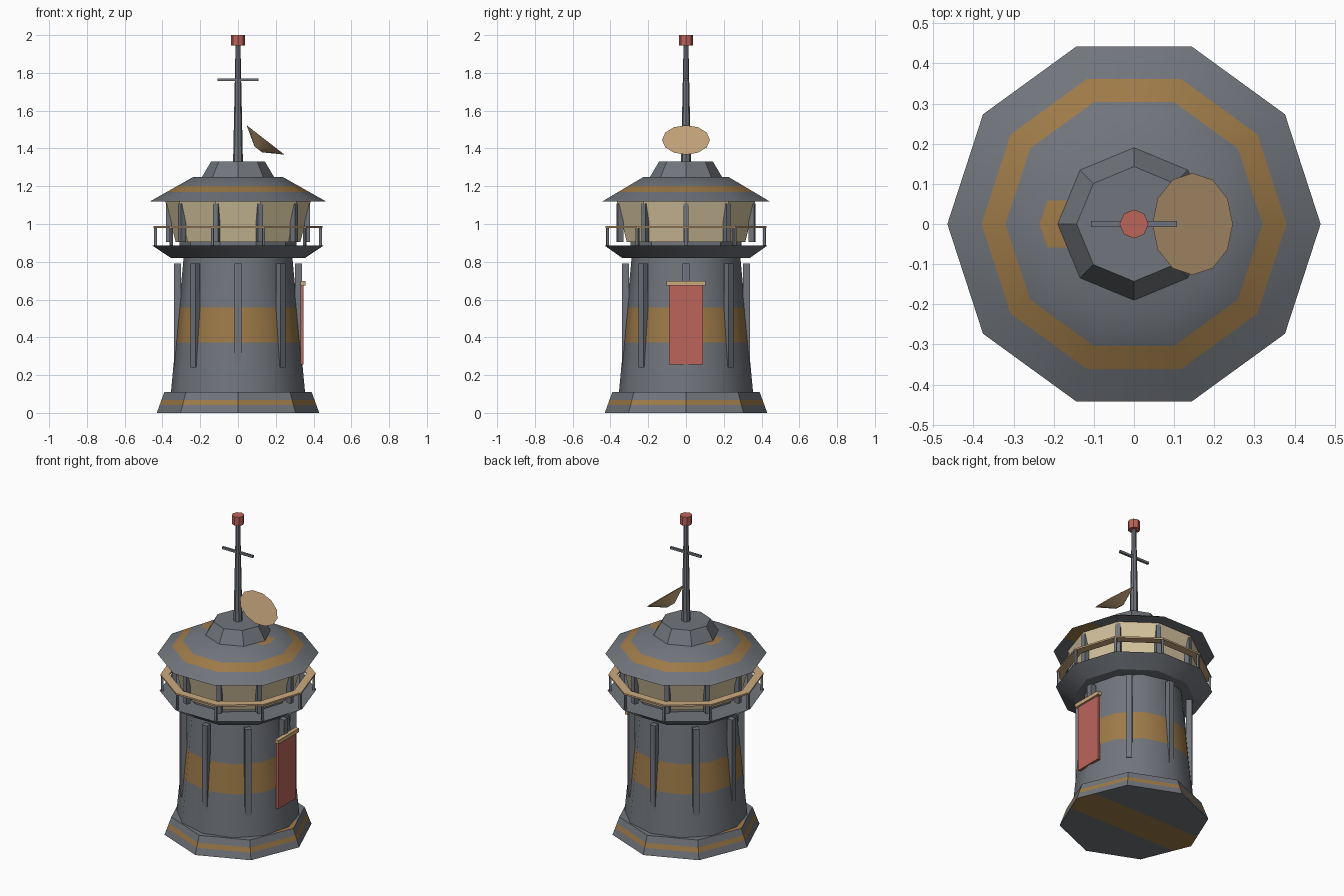
import bpy, bmesh
from math import cos, sin, pi, radians, atan2
from mathutils import Matrix, Vector

cube = bpy.data.objects.get("Cube")
if cube:
    bpy.data.objects.remove(cube, do_unlink=True)


def material(name, r, g, b):
    m = bpy.data.materials.new(name)
    m.use_nodes = True
    m.diffuse_color = (r, g, b, 1)
    bsdf = next(n for n in m.node_tree.nodes if n.type == 'BSDF_PRINCIPLED')
    bsdf.inputs["Base Color"].default_value = (r, g, b, 1)
    return m


GREY = material("slate grey", .165, .178, .2)
OCHRE = material("ochre stripe", .34, .195, .065)
RED = material("faded red", .5, .13, .105)
TAN = material("warm tan", .6, .4, .21)
GLASS = material("pale glass", .66, .55, .34)


def finish(name, bm, mats):
    bmesh.ops.recalc_face_normals(bm, faces=bm.faces)
    mesh = bpy.data.meshes.new(name)
    bm.to_mesh(mesh)
    bm.free()
    for m in mats:
        mesh.materials.append(m)
    obj = bpy.data.objects.new(name, mesh)
    bpy.context.collection.objects.link(obj)
    bpy.ops.object.select_all(action='DESELECT')
    obj.select_set(True)
    bpy.context.view_layer.objects.active = obj
    bpy.ops.object.shade_smooth_by_angle(angle=radians(32))
    return obj


def frustum(name, sides, r1, r2, z1, z2, mat, striped=False):
    """Tapered prism with a corner on +x; optional stripe round the sides and across the caps."""
    bm = bmesh.new()
    levels = (0, .37, .63, 1) if striped else (0, 1)
    rings = []
    for t in levels:
        r, z = r1 + (r2 - r1) * t, z1 + (z2 - z1) * t
        rings.append([bm.verts.new((r * cos(2 * pi * i / sides), r * sin(2 * pi * i / sides), z))
                      for i in range(sides)])
    for k in range(len(rings) - 1):
        a, b = rings[k], rings[k + 1]
        for i in range(sides):
            j = (i + 1) % sides
            face = bm.faces.new((a[i], a[j], b[j], b[i]))
            face.material_index = int(striped and k == 1)
    for ring, r, z in ((rings[0], r1, z1), (rings[-1], r2, z2)):
        bm.faces.new(ring)
        if not striped:
            continue
        for y in (-r / 4, r / 4):
            caps = [f for f in bm.faces if all(abs(v.co.z - z) < 1e-5 for v in f.verts)]
            geom = caps + list({e for f in caps for e in f.edges}) + list({v for f in caps for v in f.verts})
            bmesh.ops.bisect_plane(bm, geom=geom, plane_co=(0, y, 0), plane_no=(0, 1, 0))
        for f in bm.faces:
            if all(abs(v.co.z - z) < 1e-5 for v in f.verts):
                f.material_index = int(abs(f.calc_center_median().y) < r / 8)
    return finish(name, bm, [mat, OCHRE] if striped else [mat])


def box(name, size, centre, mat, angle=0):
    bm = bmesh.new()
    bmesh.ops.create_cube(bm, size=1)
    bm.transform(Matrix.Diagonal((*size, 1)))
    obj = finish(name, bm, [mat])
    obj.location = centre
    obj.rotation_euler.z = angle
    return obj


def around(name, count, radius, size, z, mat):
    for i in range(count):
        a = 2 * pi * i / count
        box(f"{name}_{i + 1}", size, (radius * cos(a), radius * sin(a), z), mat, a)


# Base and tower
frustum("base", 8, .43, .39, 0, .11, GREY, True)
frustum("tower", 12, .355, .288, .11, .82, GREY, True)
around("tower_rib", 8, .32, (.036, .036, .55), .515, GREY)

# Balcony deck with posts and a flat handrail
frustum("balcony", 10, .355, .452, .82, .885, GREY)
around("rail_post", 10, .437, (.014, .014, .1), .93, GREY)
bm = bmesh.new()
loops = []
for r, z in ((.395, .98), (.447, .98), (.447, .99), (.395, .99)):
    loops.append([bm.verts.new((r * cos(i * pi / 5), r * sin(i * pi / 5), z)) for i in range(10)])
for k in range(4):
    a, b = loops[k], loops[(k + 1) % 4]
    for i in range(10):
        j = (i + 1) % 10
        bm.faces.new((a[i], a[j], b[j], b[i]))
finish("handrail", bm, [TAN])

# Lookout room
frustum("room_plinth", 10, .31, .31, .88, .91, GREY)
frustum("room_glass", 10, .33, .385, .905, 1.12, GLASS)
around("window_post", 10, .367, (.03, .028, .205), 1.007, GREY)

# Roof and cap
frustum("roof", 10, .465, .235, 1.12, 1.25, GREY, True)
frustum("roof_cap", 8, .19, .143, 1.25, 1.33, GREY)

# Mast, crossbar and beacon
frustum("mast", 8, .026, .013, 1.33, 1.95, GREY)
box("crossbar", (.215, .014, .014), (0, 0, 1.763), GREY)
frustum("beacon", 8, .036, .036, 1.945, 2, RED)

# Tilted dish
dish = frustum("dish", 12, .026, .127, -.063, 0, TAN)
dish.location = (.146, 0, 1.445)
dish.rotation_euler.y = atan2(.155, .2)

# Hanging banner on the left side
box("banner", (.016, .178, .43), (.338, 0, .47), RED)
box("banner_rod", (.026, .205, .024), (.345, 0, .687), TAN)
